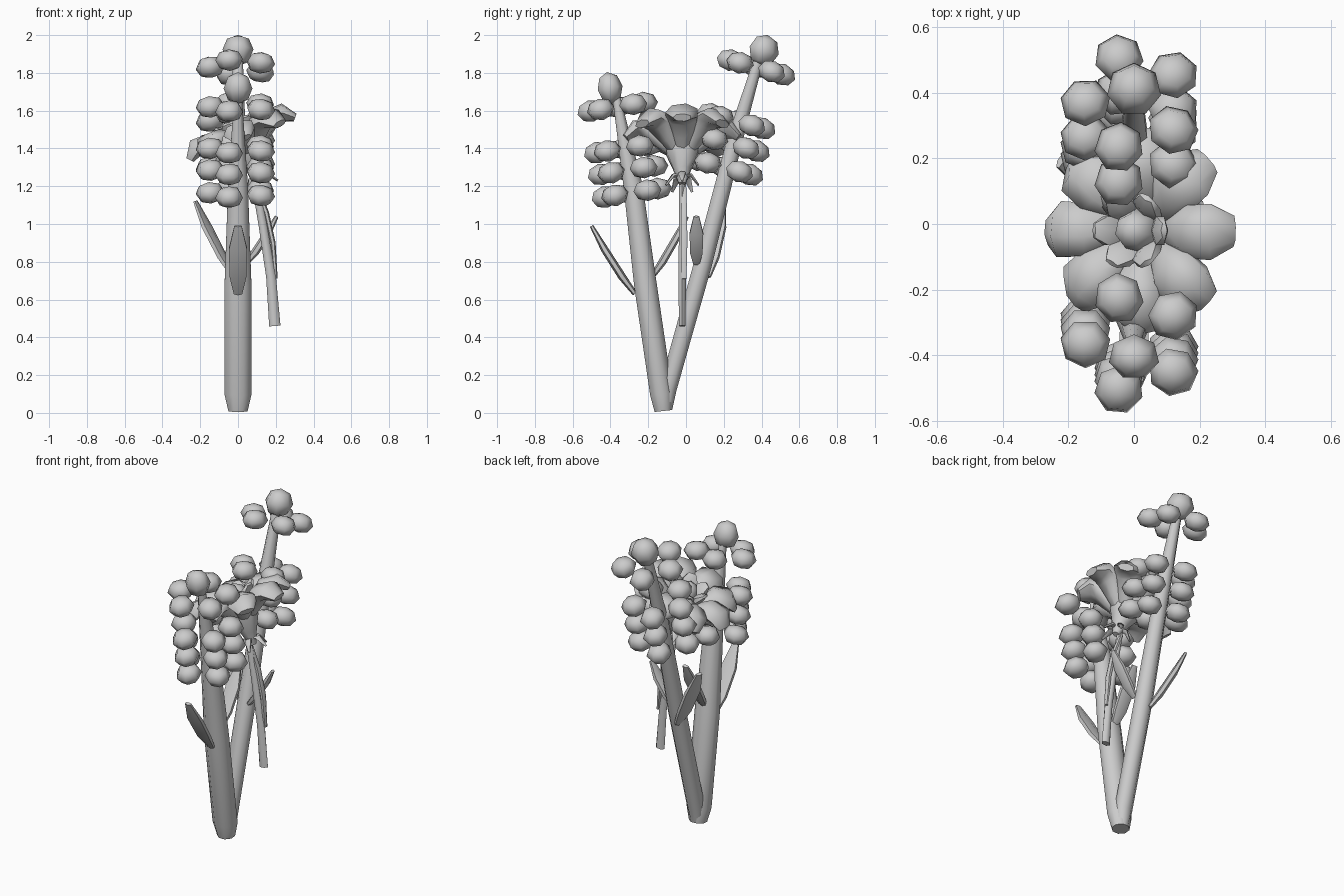
import bpy, bmesh, math
from mathutils import Vector, Matrix

if "Cube" in bpy.data.objects:
    bpy.data.objects.remove(bpy.data.objects["Cube"])


def finish(name, bm, angle=62):
    bmesh.ops.recalc_face_normals(bm, faces=bm.faces)
    me = bpy.data.meshes.new(name)
    bm.to_mesh(me)
    bm.free()
    ob = bpy.data.objects.new(name, me)
    bpy.context.collection.objects.link(ob)
    bpy.ops.object.select_all(action='DESELECT')
    ob.select_set(True)
    bpy.context.view_layer.objects.active = ob
    bpy.ops.object.shade_smooth_by_angle(angle=math.radians(angle))
    return ob


def loft(bm, points, side, sizes, n=8):
    """Sweep an elliptical n-gon along points; sizes = (half width, half thickness)."""
    pts = [Vector(p) for p in points]
    rings = []
    for i, p in enumerate(pts):
        t = (pts[min(i + 1, len(pts) - 1)] - pts[max(i - 1, 0)]).normalized()
        u = Vector(side)
        u = (u - t * u.dot(t)).normalized()
        v = t.cross(u)
        w, h = sizes[i]
        rings.append([bm.verts.new(p + u * w * math.cos(a) + v * h * math.sin(a))
                      for a in (2 * math.pi * (k + .5) / n for k in range(n))])
    for a, b in zip(rings, rings[1:]):
        for k in range(n):
            bm.faces.new((a[k], a[(k + 1) % n], b[(k + 1) % n], b[k]))
    bm.faces.new(rings[0])
    bm.faces.new(rings[-1])


def bud(bm, loc, rot, scale):
    bmesh.ops.create_uvsphere(bm, u_segments=7, v_segments=4, radius=1,
                              matrix=Matrix.Translation(loc) @ rot @ Matrix.Diagonal((*scale, 1)))


def bud_rings(name, centers, tilt):
    """Rings of five buds lying square to the leaning stalk."""
    bm = bmesh.new()
    lean = Matrix.Rotation(tilt, 4, 'X')
    for y, z in centers:
        for k in range(5):
            spin = lean @ Matrix.Rotation(math.radians(36 + 72 * k), 4, 'Z')
            loc = Vector((0, y, z)) + spin @ Vector((.148, 0, 0))
            bud(bm, loc, spin @ Matrix.Rotation(.12, 4, 'Y'), (.078, .075, .058))
    finish(name, bm)


# Front stalk
bm = bmesh.new()
loft(bm, [(0, -.12, .01), (0, -.13, .1), (0, -.215, .68), (0, -.28, 1.2), (0, -.37, 1.68)],
     (1, 0, 0), [(.055, .05), (.077, .065), (.077, .065), (.057, .055), (.022, .022)])
finish("front_stalk", bm)

# Back stalk
bm = bmesh.new()
loft(bm, [(0, -.11, .02), (0, -.095, .13), (0, .09, .79), (0, .26, 1.45), (0, .385, 1.87)],
     (1, 0, 0), [(.04, .04), (.055, .05), (.055, .052), (.045, .045), (.028, .028)])
finish("back_stalk", bm)

# Buds around both stalks
bud_rings("front_buds", [(-.365, 1.62), (-.33, 1.40), (-.31, 1.285), (-.29, 1.165)], .16)
bud_rings("back_buds", [(.37, 1.83), (.265, 1.545), (.235, 1.425), (.20, 1.30)], -.27)

# Pointed tip buds
for name, loc, tilt, s in [("front_tip_bud", (0, -.405, 1.72), .16, (.078, .07, .085)),
                           ("back_tip_bud", (0, .41, 1.92), -.27, (.084, .084, .084))]:
    bm = bmesh.new()
    bud(bm, Vector(loc), Matrix.Rotation(tilt, 4, 'X'), s)
    finish(name, bm)

# Leaves on the stalks: base, tip, width direction
leaves = [("front_leaf", (0, -.27, .63), (0, -.50, .99), (1, 0, 0), .056),
          ("inner_leaf", (0, -.18, .72), (0, .005, 1.04), (1, 0, 0), .05),
          ("left_leaf", (-.02, .11, .72), (-.225, .19, 1.12), (.45, 1, 0), .055),
          ("right_leaf", (.04, .055, .79), (.205, .055, 1.04), (0, 1, 0), .042)]
for name, a, b, side, w in leaves:
    bm = bmesh.new()
    a, b = Vector(a), Vector(b)
    loft(bm, [a.lerp(b, t) - Vector((0, 0, .02 * math.sin(math.pi * t))) for t in (0, .3, .7, 1)],
         side, [(w * .45, .013), (w * .9, .021), (w, .02), (w * .4, .01)], 6)
    finish(name, bm)

# Central flower stem with a narrow hanging leaf
bm = bmesh.new()
loft(bm, [(.195, -.02, .46), (.175, -.02, .72), (.13, -.02, 1.0), (.085, -.02, 1.26)],
     (0, 1, 0), [(.02, .03), (.023, .026), (.02, .022), (.018, .02)], 6)
finish("flower_stem", bm)
bm = bmesh.new()
loft(bm, [(.09, -.01, 1.22), (.15, -.01, 1.06), (.185, -.01, .9), (.2, -.01, .71)],
     (0, 1, 0), [(.012, .01), (.018, .014), (.02, .014), (.014, .01)], 6)
finish("stem_leaf", bm)

# Central flower, leaning toward -x: full outer petals curling over
M = Matrix.Translation((.045, -.02, 1.40)) @ Matrix.Rotation(math.radians(-22), 4, 'Y')
bm = bmesh.new()
for k in range(8):
    loft(bm, [(.03, 0, -.04), (.1, 0, .035), (.175, 0, .10), (.245, 0, .105), (.30, 0, .055)],
         (0, 1, 0), [(.03, .025), (.06, .045), (.085, .056), (.09, .05), (.05, .022)], 7)
    bmesh.ops.rotate(bm, verts=bm.verts, cent=(0, 0, 0),
                     matrix=Matrix.Rotation(math.radians(45), 3, 'Z'))
bm.transform(M)
finish("outer_petals", bm)

# Shorter inner petals standing around the heart
bm = bmesh.new()
for k in range(6):
    loft(bm, [(.03, 0, 0), (.06, 0, .07), (.09, 0, .13), (.115, 0, .16)], (0, 1, 0),
         [(.02, .015), (.045, .025), (.05, .025), (.025, .01)], 6)
    bmesh.ops.rotate(bm, verts=bm.verts, cent=(0, 0, 0),
                     matrix=Matrix.Rotation(math.radians(60), 3, 'Z'))
bm.transform(M)
finish("inner_petals", bm)

# Flower cup and heart
bm = bmesh.new()
loft(bm, [(0, 0, -.2), (0, 0, -.12), (0, 0, -.03), (0, 0, .05)], (1, 0, 0),
     [(.02, .02), (.05, .05), (.09, .09), (.1, .1)])
bm.transform(M)
finish("flower_cup", bm)
bm = bmesh.new()
bud(bm, Vector((0, 0, .09)), Matrix.Identity(4), (.07, .07, .09))
bm.transform(M)
finish("flower_heart", bm)

# Small sepals under the cup, drooping
bm = bmesh.new()
for k in range(5):
    loft(bm, [(.01, 0, -.16), (.05, 0, -.16), (.09, 0, -.22)], (0, 1, 0),
         [(.012, .008), (.022, .01), (.007, .006)], 5)
    bmesh.ops.rotate(bm, verts=bm.verts, cent=(0, 0, 0),
                     matrix=Matrix.Rotation(math.radians(72), 3, 'Z'))
bm.transform(M)
finish("flower_sepals", bm)
